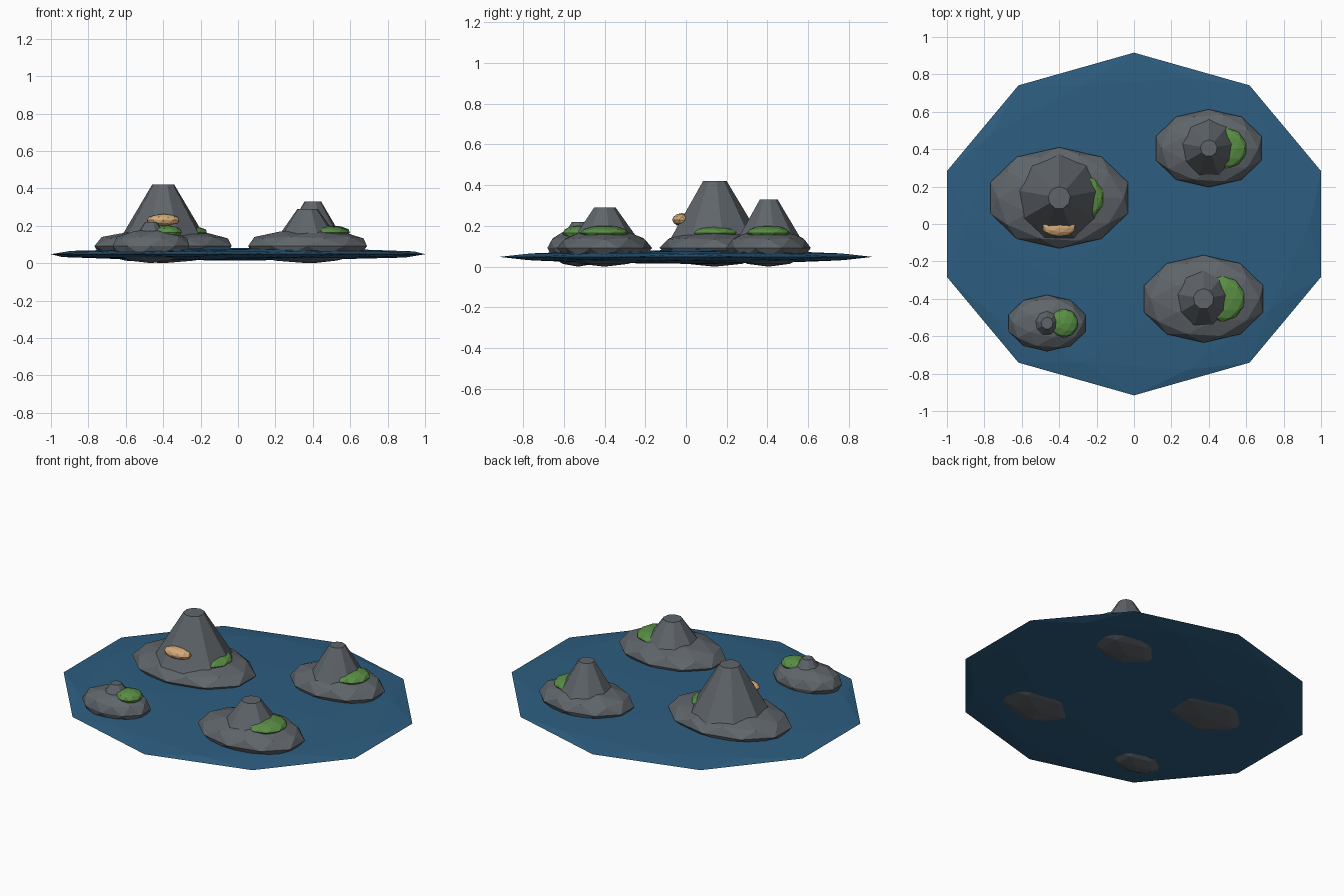
import bpy

cube = bpy.data.objects.get("Cube")
if cube:
    bpy.data.objects.remove(cube, do_unlink=True)


def material(name, color):
    mat = bpy.data.materials.new(name)
    mat.use_nodes = True
    mat.diffuse_color = (*color, 1)
    mat.node_tree.nodes["Principled BSDF"].inputs["Base Color"].default_value = (*color, 1)
    return mat


WATER = material("sea blue", (0.026, 0.11, 0.215))
ROCK = material("rock grey", (0.115, 0.13, 0.145))
GRASS = material("grass green", (0.10, 0.27, 0.058))
SAND = material("warm sand", (0.66, 0.40, 0.19))


def finish(name, mat):
    obj = bpy.context.object
    obj.name = name
    obj.data.materials.append(mat)
    return obj


def blob(name, center, size, mat):
    """Flat-shaded faceted ellipsoid."""
    bpy.ops.mesh.primitive_ico_sphere_add(subdivisions=2, radius=1, location=center)
    obj = finish(name, mat)
    obj.scale = size
    return obj


def peak(name, x, y, radius, cap, top):
    """Truncated nine-sided cone, continued down into the island."""
    shore, base = 0.17, 0.10
    foot = cap + (radius - cap) * (top - base) / (top - shore)
    bpy.ops.mesh.primitive_cone_add(vertices=9, radius1=foot, radius2=cap, depth=top - base,
                                    location=(x, y, (top + base) / 2))
    finish(name, ROCK)


# Sea disc
blob("sea", (0, 0, 0.048), (1.0515, 0.916, 0.034), WATER)

# Islands: name, centre, half width, peak radius, cap radius, peak height, grass offset, grass size
islands = [
    ("large", -0.40, 0.14, 0.386, 0.21, 0.06, 0.42, 0.115, 0.125),
    ("back", 0.40, 0.405, 0.297, 0.14, 0.045, 0.33, 0.095, 0.108),
    ("front", 0.372, -0.40, 0.334, 0.14, 0.055, 0.29, 0.10, 0.122),
    ("small", -0.465, -0.53, 0.2155, 0.065, 0.032, 0.22, 0.09, 0.077),
]
for name, x, y, half, radius, cap, top, shift, green in islands:
    blob(name + "_island", (x, y, 0.092), (half, half * 0.7, 0.092), ROCK)
    peak(name + "_peak", x, y, radius, cap, top)
    blob(name + "_grass", (x + shift, y, 0.165), (green, green, 0.037), GRASS)

# Ledge of sand on the large peak
blob("sand_ledge", (-0.40, -0.02, 0.23), (0.09, 0.048, 0.033), SAND)
